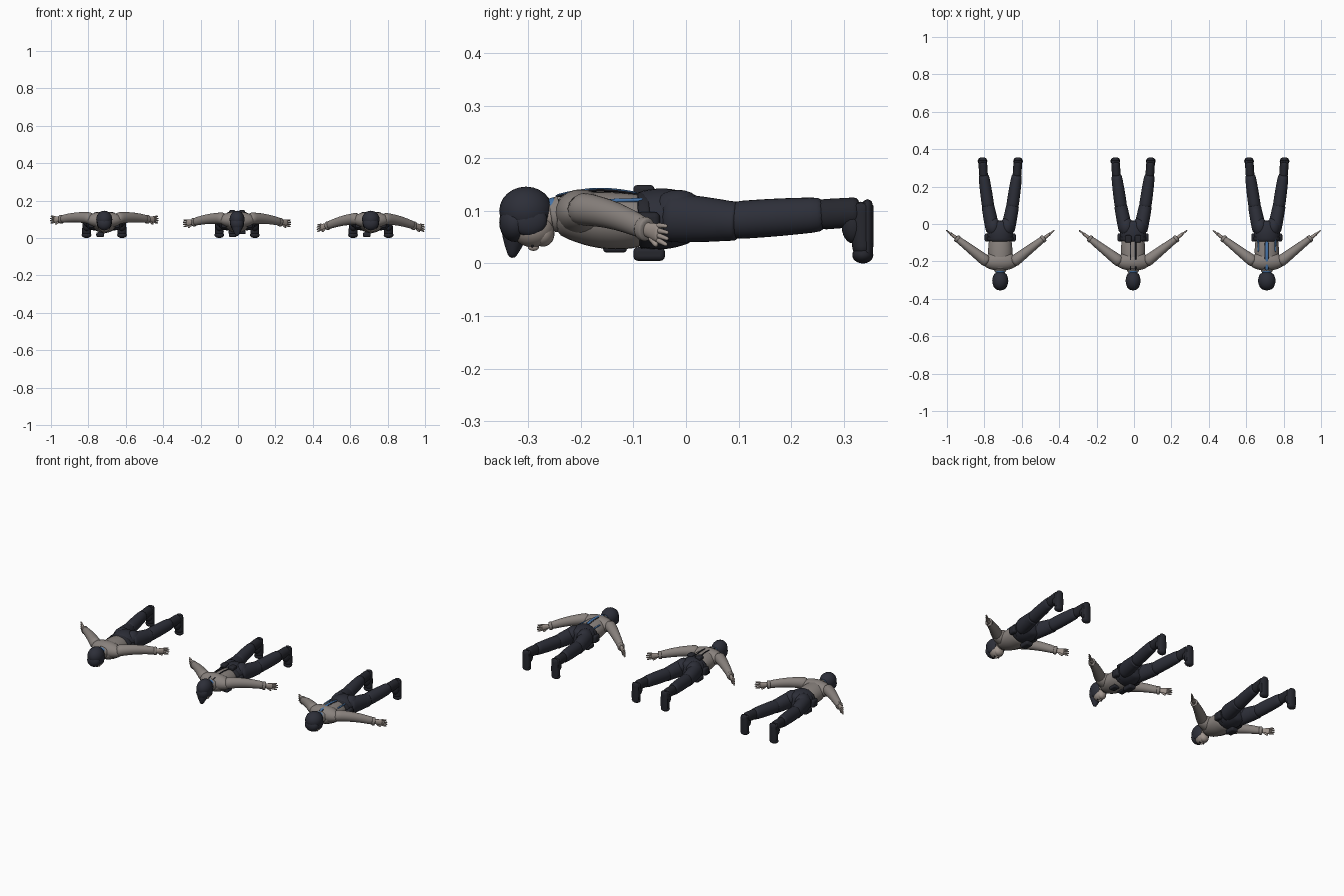
import bpy, math
from mathutils import Vector

if "Cube" in bpy.data.objects:
    bpy.data.objects.remove(bpy.data.objects["Cube"])


def material(name, red, green, blue):
    colour = (red, green, blue, 1)
    made = bpy.data.materials.new(name)
    made.use_nodes = True
    made.diffuse_color = colour
    made.node_tree.nodes["Principled BSDF"].inputs["Base Color"].default_value = colour
    return made


SHIRT = material("taupe cloth", .25, .223, .207)
SKIN = material("pale skin", .34, .29, .26)
DARK = material("dark navy cloth", .026, .028, .04)
BLACK = material("black leather", .019, .02, .027)
BLUE = material("blue trim", .06, .17, .38)

UP = Vector((0, 0, 1))
BACKWARD = Vector((0, 1, 0))
SIDES = {"right": -1, "left": 1}
parts = []


def limb(name, start, end, size, end_size, mat, bulge=0, arch=0, up=UP, steps=6, sides=14):
    """Tapered elliptical tube; bulge swells its middle, arch lifts its middle."""
    start, end = Vector(start), Vector(end)
    across = (end - start).cross(up).normalized()
    above = across.cross(end - start).normalized()
    verts, faces = [], []
    for step in range(steps + 1):
        t = step / steps
        swell = math.sin(math.pi * t)
        centre = start.lerp(end, t) + above * arch * swell
        wide, high = Vector(size).lerp(Vector(end_size), t) + Vector((bulge, bulge)) * swell
        for corner in range(sides):
            angle = math.tau * corner / sides
            verts.append(centre + across * wide * math.cos(angle) + above * high * math.sin(angle))
    for first in range(0, steps * sides, sides):
        for corner in range(sides):
            following = (corner + 1) % sides
            faces.append((first + corner, first + following,
                          first + sides + following, first + sides + corner))
    faces.append(list(reversed(range(sides))))
    faces.append(list(range(steps * sides, len(verts))))
    mesh = bpy.data.meshes.new(name)
    mesh.from_pydata(verts, [], faces)
    mesh.shade_smooth()
    mesh.materials.append(mat)
    part = bpy.data.objects.new(name, mesh)
    bpy.context.collection.objects.link(part)
    smooth = part.modifiers.new("Smooth", "SUBSURF")
    smooth.levels = smooth.render_levels = 1
    parts.append(part)


def finish(name, size, mat):
    part = bpy.context.object
    part.name, part.scale = name, size
    part.data.materials.append(mat)
    parts.append(part)
    return part


def ball(name, centre, radii, mat):
    bpy.ops.mesh.primitive_uv_sphere_add(segments=20, ring_count=12, location=centre)
    finish(name, radii, mat)
    bpy.ops.object.shade_smooth()


def box(name, centre, size, mat):
    bpy.ops.mesh.primitive_cube_add(size=1, location=centre)
    part = finish(name, size, mat)
    bpy.ops.object.transform_apply(location=False, rotation=False, scale=True)
    bevel = part.modifiers.new("Bevel", "BEVEL")
    bevel.width, bevel.segments = min(size) / 3, 3
    bpy.ops.object.shade_smooth_by_angle()


def torso():
    neck, waist = Vector((0, -.25, .095)), Vector((0, -.07, .08))
    limb("shirt", neck, waist, (.05, .038), (.06, .05), SHIRT, bulge=.012, arch=-.005)
    ball("shoulders", (0, -.2, .097), (.098, .05, .044), SHIRT)
    limb("neck", (0, -.285, .085), neck, (.024, .026), (.026, .028), SKIN)
    limb("collar", (0, -.258, .09), (0, -.236, .094), (.029, .031), (.038, .038), SHIRT)
    # Blue edging on the nape side of the collar
    limb("collar_trim", (0, -.258, .1), (0, -.246, .102), (.026, .024), (.028, .026), BLUE)
    # Hips, belt and pouches
    limb("trouser_seat", (0, -.1, .083), (0, .02, .087), (.064, .052), (.056, .044),
         DARK, bulge=.012)
    limb("belt", (0, -.092, .082), (0, -.066, .083), (.072, .054), (.074, .053), BLACK, bulge=.003)
    box("front_pouch", (-.022, -.07, .018), (.042, .06, .026), BLACK)
    for word, s in SIDES.items():
        ball(word + "_buttock", (s * .036, -.015, .099), (.038, .05, .041), DARK)
        box(word + "_side_pouch", (s * .068, -.072, .075), (.03, .045, .045), BLACK)


def leg(word, s):
    hip, knee = Vector((s * .038, -.045, .088)), Vector((s * .067, .1, .08))
    hem, heel = Vector((s * .09, .27, .094)), Vector((s * .094, .332, .098))
    toe = Vector((s * .095, .336, .016))
    limb(word + "_thigh", hip, knee, (.038, .049), (.034, .037), DARK, bulge=.002)
    limb(word + "_shin", knee.lerp(hip, .15), hem, (.034, .037), (.028, .033), DARK, bulge=.002)
    limb(word + "_knee_patch", knee.lerp(hip, .3), knee, (.037, .041), (.035, .038), DARK)
    # Boot with its toe pointing down
    limb(word + "_boot_shaft", hem.lerp(heel, -.3), heel, (.024, .03), (.024, .029), BLACK)
    limb(word + "_boot_foot", heel + UP * .02, toe, (.022, .026), (.025, .019), BLACK, up=BACKWARD)
    ball(word + "_boot_instep", (heel.x, .318, .07), (.022, .022, .032), BLACK)
    ball(word + "_boot_toe", toe, (.026, .02, .016), BLACK)
    limb(word + "_boot_sole", (heel.x, .345, .123), (toe.x, .345, .003), (.02, .01), (.022, .01),
         BLACK, bulge=.002, up=BACKWARD)


def arm(word, s, hand_height):
    shoulder = Vector((s * .06, -.21, .105))
    wrist = Vector((s * .238, -.073, hand_height))
    reach = (wrist - shoulder).normalized()
    limb(word + "_sleeve", shoulder, wrist, (.034, .034), (.017, .021), SHIRT, arch=.008)
    limb(word + "_cuff", wrist - reach * .02, wrist, (.019, .022), (.018, .022), SHIRT, bulge=.002)
    # Flat hand with spread fingers
    limb(word + "_palm", wrist - reach * .01, wrist + reach * .038, (.01, .013), (.008, .019), SKIN)
    for finger in range(4):
        spread = finger - 1.5
        knuckle = wrist + reach * .03 + UP * spread * .009
        tip = knuckle + reach * (.038 - abs(spread) * .004) + UP * spread * .003
        limb(f"{word}_finger_{finger}", knuckle, tip, (.006, .006), (.004, .004),
             SKIN, steps=3, sides=8)
    knuckle = wrist + reach * .008 - UP * .012
    limb(word + "_thumb", knuckle, knuckle + reach * .022 - UP * .014,
         (.007, .007), (.005, .005), SKIN, steps=3, sides=8)


def head(width):
    ball("face", (0, -.292, .068), (width * .8, .042, .037), SKIN)
    ball("jaw", (0, -.272, .056), (width * .6, .022, .024), SKIN)
    ball("nose", (0, -.29, .032), (.006, .011, .008), SKIN)
    ball("head_cover", (0, -.304, .1), (width, .051, .046), DARK)
    ball("brow_cover", (0, -.325, .078), (width * .88, .03, .037), DARK)
    for word, s in SIDES.items():
        ball(word + "_temple_cover", (s * width * .6, -.298, .082), (width * .34, .034, .03), DARK)
        box(word + "_eye", (s * .012, -.292, .033), (.009, .004, .005), BLACK)


def strap(name, x, half_width, mat, lift=0):
    # Flat band that follows the arch of the back
    limb(name, (x, -.25, .126 + lift), (x, -.09, .131 + lift), (half_width, .003),
         (half_width, .003), mat, arch=.011, sides=8)


def hood_and_braces():
    limb("hood_peak", (0, -.322, .085), (0, -.331, .01), (.038, .032), (.007, .006),
         DARK, bulge=.004, up=BACKWARD)
    for word, s in SIDES.items():
        strap(word + "_brace", s * .014, .004, BLACK)
        box(word + "_back_pouch", (s * .026, -.08, .138), (.034, .04, .022), BLACK)
        box(word + "_chest_pouch", (s * .028, -.135, .03), (.036, .045, .018), BLACK)


def band_and_trim():
    strap("back_band", 0, .013, BLACK)
    strap("back_band_trim", 0, .008, BLUE, lift=.002)
    for word, s in SIDES.items():
        limb(word + "_flank_trim", (s * .045, -.15, .119), (s * .047, -.08, .121),
             (.005, .004), (.005, .004), BLUE, sides=8)


def figure(label, offset, hand_height, head_width, extras=None):
    parts.clear()
    torso()
    head(head_width)
    for word, s in SIDES.items():
        leg(word, s)
        arm(word, s, hand_height)
    if extras:
        extras()
    # Move the finished figure to its place in the row
    for part in parts:
        part.name = label + "_" + part.name
        part.location.x += offset


figure("first", -.715, hand_height=.1, head_width=.043)
figure("second", -.005, hand_height=.084, head_width=.04, extras=hood_and_braces)
figure("third", .71, hand_height=.064, head_width=.047, extras=band_and_trim)
